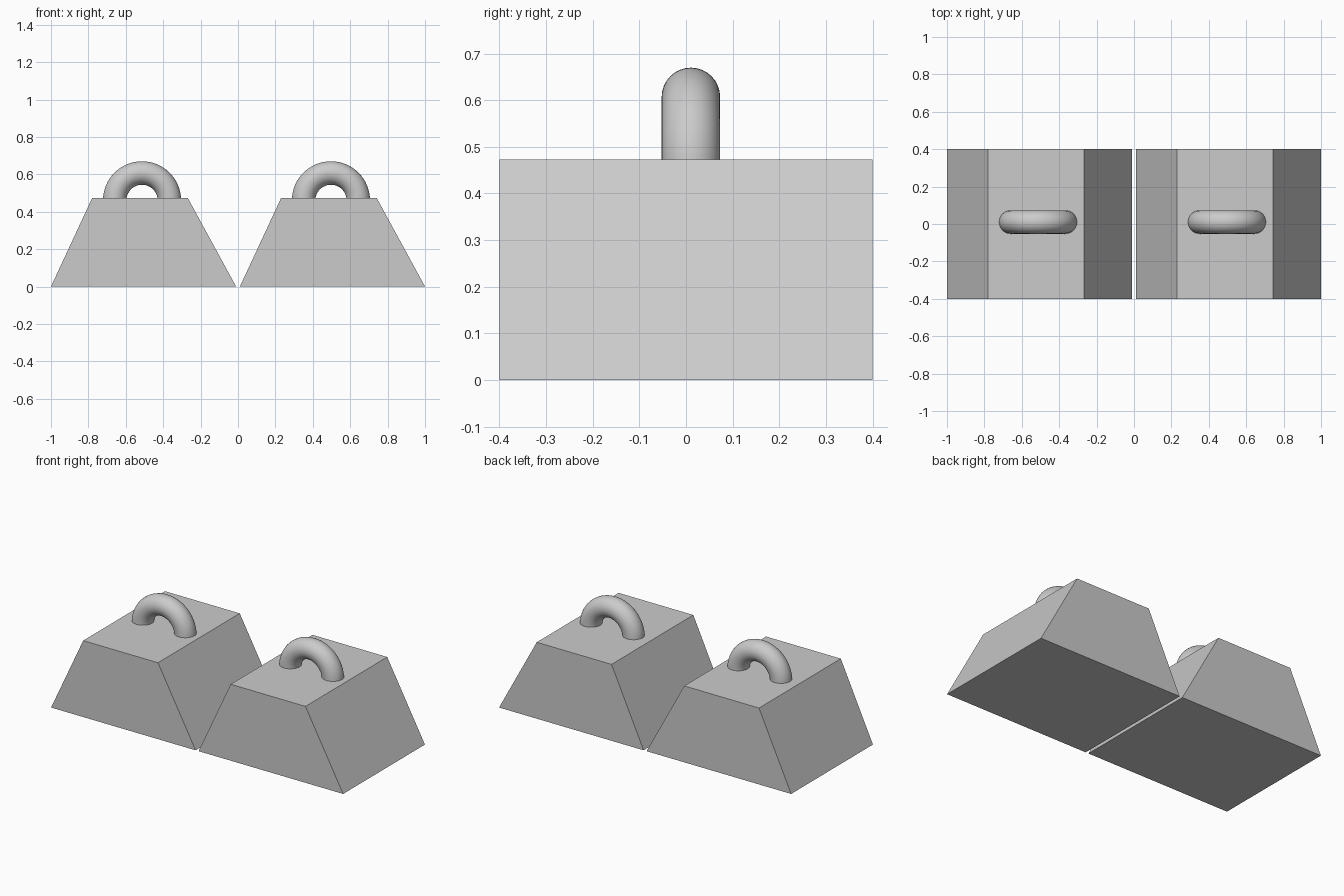
import bpy, bmesh, math
from mathutils import Vector, Matrix

if "Cube" in bpy.data.objects:
    bpy.data.objects.remove(bpy.data.objects["Cube"])

HEIGHT = 0.473      # top of the blocks
HALF_DEPTH = 0.4
SPACING = 1.01      # distance between the two weights


def make_object(name, bm, x=0.0):
    bmesh.ops.recalc_face_normals(bm, faces=bm.faces)
    mesh = bpy.data.meshes.new(name)
    bm.to_mesh(mesh)
    bm.free()
    obj = bpy.data.objects.new(name, mesh)
    bpy.context.collection.objects.link(obj)
    obj.location.x = x
    return obj


def block(name, x):
    # Trapezoid profile extruded along y
    bm = bmesh.new()
    profile = [(-1.0, 0), (-0.01, 0), (-0.268, HEIGHT), (-0.78, HEIGHT)]
    face = bm.faces.new([bm.verts.new((px, -HALF_DEPTH, pz)) for px, pz in profile])
    ext = bmesh.ops.extrude_face_region(bm, geom=[face], use_keep_orig=True)
    verts = [v for v in ext["geom"] if isinstance(v, bmesh.types.BMVert)]
    bmesh.ops.translate(bm, verts=verts, vec=(0, 2 * HALF_DEPTH, 0))
    return make_object(name, bm, x)


def handle(name, x):
    # Round section swept through a half circle, feet sunk into the block
    bm = bmesh.new()
    centre = Vector((-0.513, 0.0105, 0.461))
    bmesh.ops.create_circle(bm, segments=32, radius=0.0627,
                            matrix=Matrix.Translation(centre + Vector((0.146, 0, 0))))
    bmesh.ops.spin(bm, geom=bm.verts[:] + bm.edges[:], cent=centre,
                   axis=(0, -1, 0), angle=math.pi, steps=32)
    if min(v.co.z for v in bm.verts) < 0.4:   # keep the arch above the block
        for v in bm.verts:
            v.co.z = 2 * centre.z - v.co.z
    bmesh.ops.holes_fill(bm, edges=[e for e in bm.edges if e.is_boundary], sides=0)
    obj = make_object(name, bm, x)
    bpy.ops.object.select_all(action='DESELECT')
    obj.select_set(True)
    bpy.context.view_layer.objects.active = obj
    bpy.ops.object.shade_smooth_by_angle(angle=math.radians(40))
    return obj


# Two identical weights side by side
for side, x in (("left", 0.0), ("right", SPACING)):
    block(side + "_block", x)
    handle(side + "_handle", x)
